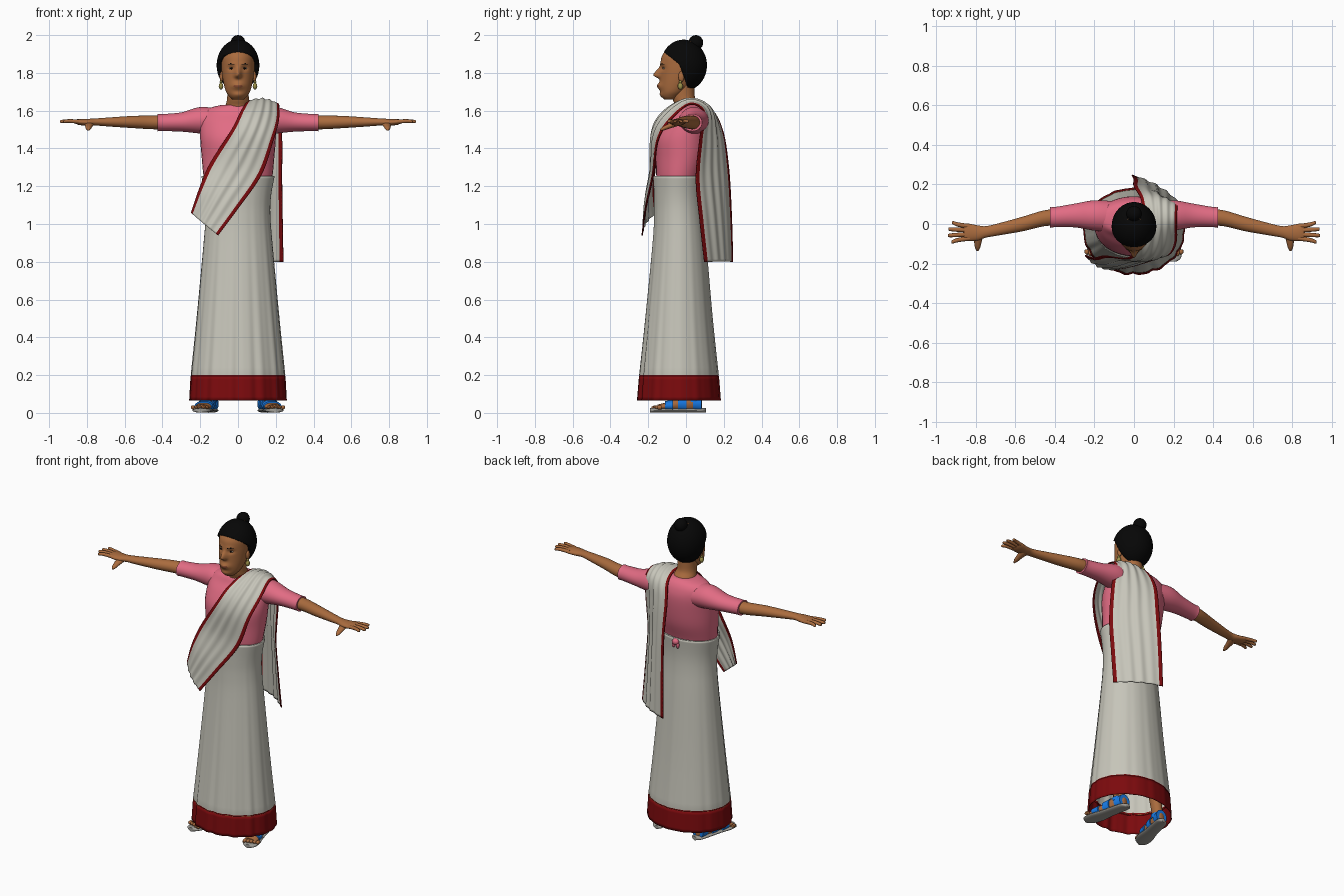
import bpy, bmesh, math
from math import sin, cos, pi, exp
from mathutils import Vector

if "Cube" in bpy.data.objects:
    bpy.data.objects.remove(bpy.data.objects["Cube"])


def material(name, r, g, b):
    m = bpy.data.materials.new(name)
    m.use_nodes = True
    m.diffuse_color = (r, g, b, 1)
    m.node_tree.nodes["Principled BSDF"].inputs["Base Color"].default_value = (r, g, b, 1)
    return m


SKIN = material("brown skin", .4, .148, .048)
HAIR = material("black hair", .002, .002, .002)
PINK = material("pink cotton", .76, .15, .23)
CLOTH = material("off white cloth", .57, .56, .49)
RED = material("red border", .2, .003, .004)
GOLD = material("gold", .34, .29, .07)
BLUE = material("blue strap", .01, .22, .88)
SOLE = material("grey sole", .35, .34, .31)
LIPS = material("dark lips", .24, .07, .03)
EYE = material("eye white", .5, .42, .32)


def finish(name, bm, mats, rule=None, thick=0):
    """Turn a bmesh into a smooth object; rule(face centre) picks the colour slot."""
    for f in bm.faces:
        f.smooth = True
        if rule:
            f.material_index = rule(f.calc_center_median())
    me = bpy.data.meshes.new(name)
    bm.to_mesh(me)
    bm.free()
    me.set_sharp_from_angle(angle=math.radians(50))
    for m in mats:
        me.materials.append(m)
    ob = bpy.data.objects.new(name, me)
    bpy.context.collection.objects.link(ob)
    if thick:
        mod = ob.modifiers.new("thickness", 'SOLIDIFY')
        mod.thickness = thick
    return ob


def spline(keys, n):
    """Catmull-Rom through tuples of numbers, n steps per span."""
    out = []
    for i in range(len(keys) - 1):
        a, b, c, d = (keys[max(i - 1, 0)], keys[i], keys[i + 1], keys[min(i + 2, len(keys) - 1)])
        for j in range(n):
            t = j / n
            out.append(tuple(.5 * (2 * q + (r - p) * t + (2 * p - 5 * q + 4 * r - s) * t * t
                                   + (3 * q - p - 3 * r + s) * t ** 3)
                             for p, q, r, s in zip(a, b, c, d)))
    return out + [keys[-1]]


def loft(name, axis, keys, mats, side=1, seg=32, n=5, cap=True, warp=None, rule=None, thick=0):
    """Skin elliptical rings (position, centre u, centre v, radius u, radius v) along an axis."""
    bm = bmesh.new()
    rows = []
    for t, u, v, ru, rv in spline(keys, n):
        row = []
        for k in range(seg):
            a = 2 * pi * k / seg
            p, q = u + ru * cos(a), v + rv * sin(a)
            co = {"x": (t, p, q), "y": (p, t, q), "z": (p, q, t)}[axis]
            if warp:
                co = warp(co, a)
            row.append(bm.verts.new((co[0] * side, co[1], co[2])))
        rows.append(row)
    for A, B in zip(rows, rows[1:]):
        for k in range(seg):
            bm.faces.new((A[k], A[(k + 1) % seg], B[(k + 1) % seg], B[k]))
    if cap:
        bm.faces.new(rows[0])
        bm.faces.new(rows[-1])
    bmesh.ops.recalc_face_normals(bm, faces=bm.faces)
    return finish(name, bm, mats, rule, thick)


def ball_mesh(loc, r, seg=24):
    bm = bmesh.new()
    bmesh.ops.create_uvsphere(bm, u_segments=seg, v_segments=seg // 2, radius=1)
    for v in bm.verts:
        v.co = Vector((v.co.x * r[0] + loc[0], v.co.y * r[1] + loc[1], v.co.z * r[2] + loc[2]))
    return bm


def ball(name, loc, r, mat):
    return finish(name, ball_mesh(loc, r), [mat])


# Blouse and neck
loft("blouse_body", "z", [(1.2, 0, -.035, .168, .115), (1.25, 0, -.035, .182, .122),
     (1.35, 0, -.02, .192, .14), (1.45, 0, -.012, .2, .148), (1.53, 0, .01, .2, .13),
     (1.58, 0, .025, .19, .105), (1.612, 0, .025, .155, .088), (1.63, 0, .02, .09, .072)], [PINK])
loft("neck", "z", [(1.56, 0, .01, .08, .07), (1.62, 0, .01, .068, .066), (1.66, 0, -.01, .058, .06),
     (1.71, 0, -.015, .057, .06), (1.76, 0, -.015, .06, .06)], [SKIN])
ball("waist_knot", (0, .105, 1.235), (.022, .018, .02), PINK)
for s in (-1, 1):
    ball("knot_tail", (s * .015, .105, 1.215), (.01, .01, .02), PINK)


# Skirt with folds that deepen toward the hem
def folds(co, a):
    x, y, z = co
    front = .35 + .65 * max(0, -sin(a))
    k = 1 + (1.25 - z) * front * (.016 * sin(17 * a) + .008 * sin(29 * a + 1))
    return x * k, (y + .037) * k - .037, z


loft("skirt", "z", [(1.255, 0, -.035, .19, .134), (1.15, 0, -.038, .171, .128),
     (1.05, 0, -.037, .167, .128), (.9, 0, -.035, .178, .138), (.5, 0, -.037, .215, .174),
     (.201, 0, -.037, .245, .205), (.195, 0, -.037, .246, .206), (.066, 0, -.037, .253, .216)],
     [CLOTH, RED, GOLD], seg=144, cap=False, warp=folds, thick=.004,
     rule=lambda c: 1 if c.z < .195 else 2 if c.z < .201 else 0)
loft("skirt_top", "z", [(1.2, 0, -.035, .178, .127), (1.252, 0, -.035, .188, .13)], [CLOTH])


# Head: rings shaped with nose, lips, chin and eye sockets
def face(co, a):
    x, y, z = co
    if y < -.03:
        y -= .036 * exp(-(x / .017) ** 2 - ((z - 1.788) / (.032 if z > 1.788 else .015)) ** 2)
        y -= .016 * exp(-(x / .032) ** 2 - ((z - 1.73) / .018) ** 2)
        y -= .007 * exp(-(x / .03) ** 2 - ((z - 1.684) / .014) ** 2)
        y -= .004 * exp(-((abs(x) - .03) / .025) ** 2 - ((z - 1.848) / .012) ** 2)
        y += .009 * exp(-((abs(x) - .035) / .018) ** 2 - ((z - 1.824) / .013) ** 2)
    return x, y, z


def face_colour(c):
    if c.y > -.05:
        return 0
    if (c.x / .026) ** 2 + ((c.z - 1.73) / .008) ** 2 < 1:
        return 1
    arch = 1.848 - 5 * (abs(c.x) - .036) ** 2
    return 2 if abs(c.z - arch) < .0025 and .018 < abs(c.x) < .052 else 0


head = [(1.66, .03, -.115, -.05), (1.675, .046, -.128, -.03), (1.70, .063, -.135, 0),
        (1.74, .075, -.138, .04), (1.79, .084, -.137, .075), (1.84, .088, -.135, .09),
        (1.89, .087, -.127, .09), (1.94, .07, -.09, .07), (1.965, .04, -.05, .04)]
loft("head", "z", [(z, 0, (f + b) / 2, w, (b - f) / 2) for z, w, f, b in head],
     [SKIN, LIPS, HAIR], seg=128, n=12, warp=face, rule=face_colour)

# Hair shell, cut open along a hairline and a temple plane
bm = ball_mesh((0, -.012, 1.84), (.113, .123, .136), 64)
corner = Vector((0, -.035, 1.845))
brow, temple = Vector((0, .8, 1)), Vector((0, 1, .36))
for normal in (brow, temple):
    bmesh.ops.bisect_plane(bm, geom=bm.verts[:] + bm.edges[:] + bm.faces[:],
                           plane_co=corner, plane_no=normal)
opening = [f for f in bm.faces
           if all((f.calc_center_median() - corner).dot(n) < 0 for n in (brow, temple))]
bmesh.ops.delete(bm, geom=opening, context='FACES')
finish("hair", bm, [HAIR], thick=.03)
ball("hair_bun", (0, .052, 1.96), (.039, .039, .04), HAIR)

for s, side in ((1, "left_"), (-1, "right_")):
    # Eyes, ears and earrings
    ball(side + "eye", (s * .035, -.114, 1.824), (.013, .009, .005), EYE)
    ball(side + "pupil", (s * .035, -.1215, 1.824), (.007, .003, .005), HAIR)
    ball(side + "ear", (s * .087, -.025, 1.78), (.01, .016, .028), SKIN)
    ball(side + "ear_stud", (s * .09, -.03, 1.752), (.007, .008, .008), GOLD)
    ball(side + "earring", (s * .09, -.03, 1.73), (.012, .014, .018), GOLD)

    # Sleeve, arm and hand
    loft(side + "sleeve", "x", [(.1, .035, 1.54, .08, .07), (.2, .043, 1.549, .077, .07),
         (.3, .043, 1.54, .06, .051), (.4, .035, 1.537, .051, .045), (.425, .033, 1.537, .053, .046)],
         [PINK], s)
    loft(side + "arm", "x", [(.38, .036, 1.538, .042, .037), (.46, .028, 1.538, .04, .036),
         (.56, .001, 1.54, .037, .032), (.68, -.026, 1.54, .031, .024), (.75, -.04, 1.54, .029, .019),
         (.79, -.045, 1.538, .038, .019), (.84, -.042, 1.54, .044, .016),
         (.862, -.04, 1.542, .038, .01)], [SKIN], s)
    for i, tip in enumerate((.922, .94, .942, .925)):
        y0, y1 = -.012 - .02 * i, .006 - .032 * i
        loft(side + "finger", "x", [(.83, y0, 1.541, .012, .011), (.89, (y0 + y1) / 2, 1.545, .011, .01),
             (tip - .006, y1, 1.543, .009, .008), (tip, y1, 1.542, .003, .003)], [SKIN], s, seg=12)
    loft(side + "thumb", "y", [(-.045, .785, 1.533, .028, .015), (-.085, .79, 1.52, .02, .014),
         (-.12, .792, 1.506, .013, .011), (-.137, .792, 1.498, .004, .004)], [SKIN], s, seg=16)

    # Foot turned outward on a strapped sandal
    out = lambda y: .158 - .22 * y
    loft(side + "sole", "y", [(y, out(y), .013, w, .012) for y, w in
         ((.105, .012), (.085, .036), (.03, .041), (-.05, .044), (-.12, .053), (-.17, .043),
          (-.19, .015))], [SOLE], s)
    foot = [(.085, .045, .012, .022), (.07, .05, .03, .035), (.02, .05, .034, .042),
            (-.05, .042, .036, .032), (-.11, .034, .043, .02), (-.15, .03, .038, .014)]
    loft(side + "foot", "y", [(y, out(y), z, w, h) for y, z, w, h in foot], [SKIN], s)
    for i in range(5):
        loft(side + "toe", "y", [(y, .163 + .019 * i, .029, r, r) for y, r in
             ((-.13, .01), (-.165 + .005 * i, .011), (-.182 + .007 * i, .004))], [SKIN], s, seg=12, n=3)
    for y, z, w, h in ((.06, .048, .038, .04), (-.02, .047, .041, .042), (-.09, .037, .048, .029)):
        loft(side + "strap", "y", [(y + d, out(y + d), z, w, h + .2 * d) for d in (.022, -.022)],
             [BLUE], s, n=1)
    loft(side + "ankle", "z", [(.04, .15, .035, .03, .034), (.1, .145, .035, .03, .034),
         (.4, .11, .02, .045, .05)], [SKIN], s)
    loft(side + "ankle_strap", "z", [(.058, .15, .035, .036, .042), (.082, .148, .035, .036, .042)],
         [BLUE], s, n=1)

# Draped sash: one strip from the front hip, over the shoulder and down the back
strip = [(-.25, -.16, 1.06, -.105, -.235, .94), (-.205, -.175, 1.19, 0, -.215, 1.08),
         (-.15, -.165, 1.32, .125, -.175, 1.26), (-.035, -.175, 1.5, .187, -.15, 1.44),
         (.015, -.12, 1.6, .217, -.085, 1.55), (.05, 0, 1.652, .217, .02, 1.635),
         (.035, .125, 1.62, .222, .095, 1.59), (0, .195, 1.5, .234, .075, 1.45),
         (0, .228, 1.3, .234, .055, 1.24), (-.005, .243, 1.05, .237, .075, 1.02),
         (-.01, .25, .8, .241, .1, .8)]
rows, W = spline(strip, 10), 40
bm = bmesh.new()
grid = []
for i, r in enumerate(rows):
    p, q = Vector(r[:3]), Vector(r[3:])
    lo, hi = rows[max(i - 1, 0)], rows[min(i + 1, len(rows) - 1)]
    along = Vector(hi[:3]) + Vector(hi[3:]) - Vector(lo[:3]) - Vector(lo[3:])
    normal = (q - p).cross(along).normalized()
    line = []
    for k in range(W + 1):
        t = k / W
        lift = sin(pi * t) * (.02 + .004 * sin(9 * pi * t + i * .02))
        line.append(bm.verts.new(p.lerp(q, t) + normal * lift))
    grid.append(line)
for A, B in zip(grid, grid[1:]):
    for k in range(W):
        f = bm.faces.new((A[k], A[k + 1], B[k + 1], B[k]))
        f.material_index = 1 if k < 3 or k >= W - 3 else 0
finish("draped_sash", bm, [CLOTH, RED], thick=.006)
